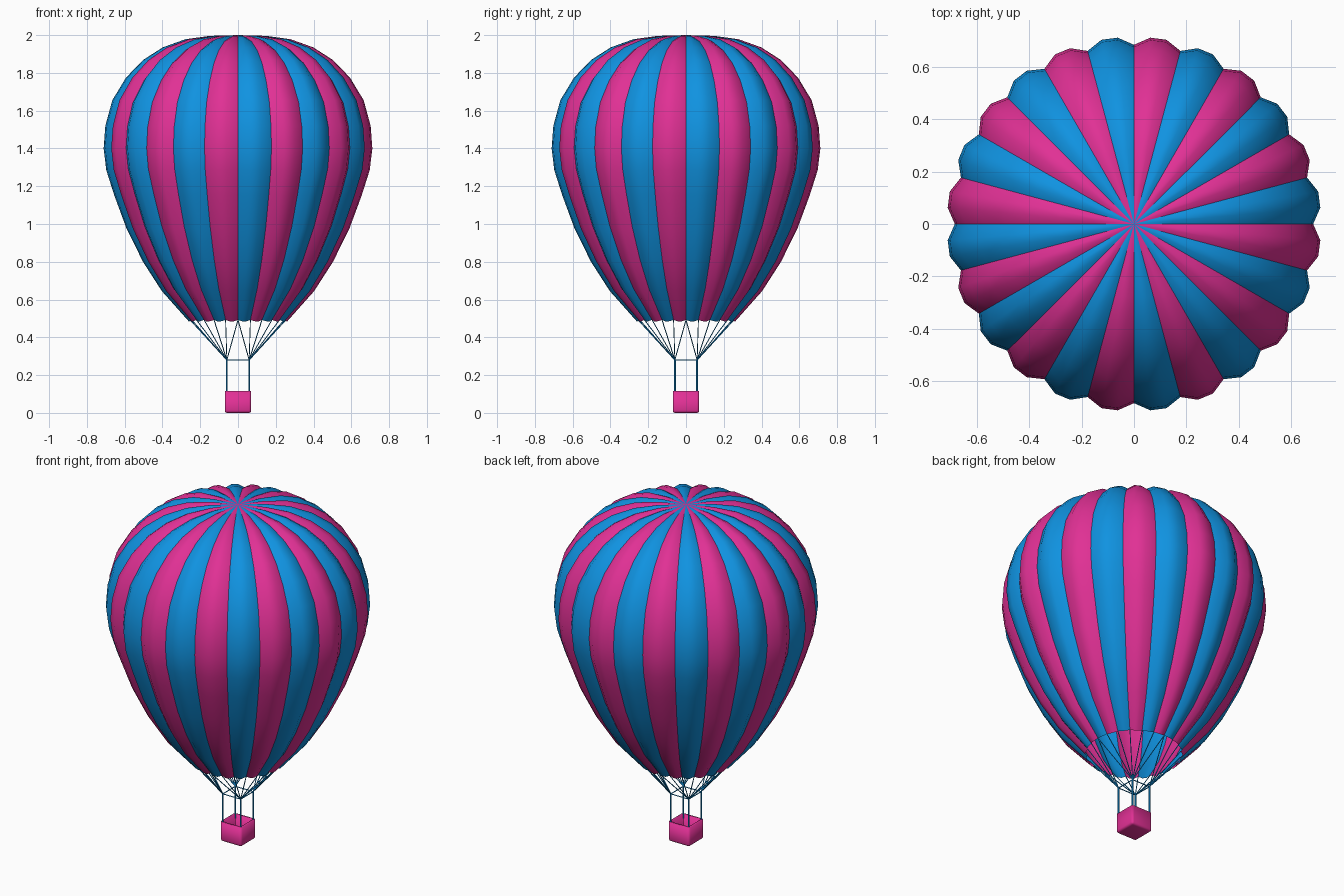
import bpy, bmesh, math
from mathutils import Vector

if "Cube" in bpy.data.objects:
    bpy.data.objects.remove(bpy.data.objects["Cube"])

GORES, SEGS = 24, 3


def material(name, rgb):
    m = bpy.data.materials.new(name)
    m.diffuse_color = (*rgb, 1)
    m.use_nodes = True
    m.node_tree.nodes["Principled BSDF"].inputs["Base Color"].default_value = m.diffuse_color
    return m


blue = material("blue", (0.005, 0.29, 0.75))
pink = material("pink", (0.75, 0.03, 0.30))


def finish(name, bm, mats):
    me = bpy.data.meshes.new(name)
    bm.to_mesh(me)
    bm.free()
    for m in mats:
        me.materials.append(m)
    ob = bpy.data.objects.new(name, me)
    bpy.context.collection.objects.link(ob)
    return ob


# Envelope: outer profile (radius, height), seams pulled in along the normal
profile = [(0.262, 0.485), (0.405, 0.645), (0.505, 0.80), (0.592, 0.975),
           (0.657, 1.15), (0.70, 1.285), (0.714, 1.40), (0.705, 1.52),
           (0.668, 1.655), (0.595, 1.775), (0.505, 1.868), (0.40, 1.935),
           (0.28, 1.978), (0.15, 1.996)]
ends = profile + [(0.0, 2.0)]
bm = bmesh.new()
rings = []
for i, (r, z) in enumerate(profile):
    a, b = ends[max(i - 1, 0)], ends[i + 1]
    normal = Vector((b[1] - a[1], a[0] - b[0])).normalized()
    ring = []
    for k in range(GORES * SEGS):
        ang = 2 * math.pi * k / (GORES * SEGS)
        inset = 0.042 * r if k % SEGS == 0 else 0
        rr, zz = r - normal.x * inset, z - normal.y * inset
        ring.append(bm.verts.new((rr * math.cos(ang), rr * math.sin(ang), zz)))
    rings.append(ring)
pole = bm.verts.new((0, 0, 2))
N = GORES * SEGS
for k in range(N):
    n = (k + 1) % N
    faces = [bm.faces.new((lo[k], lo[n], hi[n], hi[k]))
             for lo, hi in zip(rings, rings[1:])]
    faces.append(bm.faces.new((rings[-1][k], rings[-1][n], pole)))
    for f in faces:
        f.smooth = True
        f.material_index = (k // SEGS) % 2
# Sharp seams between the gores
for k in range(0, N, SEGS):
    line = [ring[k] for ring in rings] + [pole]
    for a, b in zip(line, line[1:]):
        bm.edges.get((a, b)).smooth = False
mouth = [rings[0][k].co.copy() for k in range(0, N, SEGS)]
finish("envelope", bm, [blue, pink])


def rods(name, pairs, radius):
    bm = bmesh.new()
    for a, b in pairs:
        d = b - a
        geo = bmesh.ops.create_cone(bm, cap_ends=True, segments=6, radius1=radius,
                                    radius2=radius, depth=d.length)
        rot = d.to_track_quat('Z', 'Y')
        for v in geo["verts"]:
            v.co = rot @ v.co + (a + b) / 2
    finish(name, bm, [blue])


# Ropes: seven from the mouth to each corner of the frame
C, FRAME_Z = 0.059, 0.28
corners = [Vector((C * sx, C * sy, FRAME_Z))
           for sx, sy in ((1, 1), (-1, 1), (-1, -1), (1, -1))]
rods("mouth_ropes", [(corners[q], mouth[(6 * q + j) % GORES])
                     for q in range(4) for j in range(7)], 0.0025)
rods("frame", [(corners[q], corners[(q + 1) % 4]) for q in range(4)], 0.003)
rods("basket_uprights", [(Vector((c.x, c.y, 0.09)), c) for c in corners], 0.005)

# Basket: open box with rounded corners and thin walls
bm = bmesh.new()
bmesh.ops.create_cube(bm, size=1)
for v in bm.verts:
    v.co = Vector((v.co.x * 0.14, v.co.y * 0.14, (v.co.z + 0.5) * 0.115))
top = [f for f in bm.faces if f.normal.z > 0.9]
bmesh.ops.delete(bm, geom=top, context='FACES')
edges = [e for e in bm.edges if not e.is_boundary]
bmesh.ops.bevel(bm, geom=edges, offset=0.013, segments=3, profile=0.5,
                affect='EDGES')
basket = finish("basket", bm, [pink])
wall = basket.modifiers.new("wall", 'SOLIDIFY')
wall.thickness = 0.012
wall.offset = -1
bpy.context.view_layer.objects.active = basket
basket.select_set(True)
bpy.ops.object.shade_smooth_by_angle(angle=math.radians(40))
